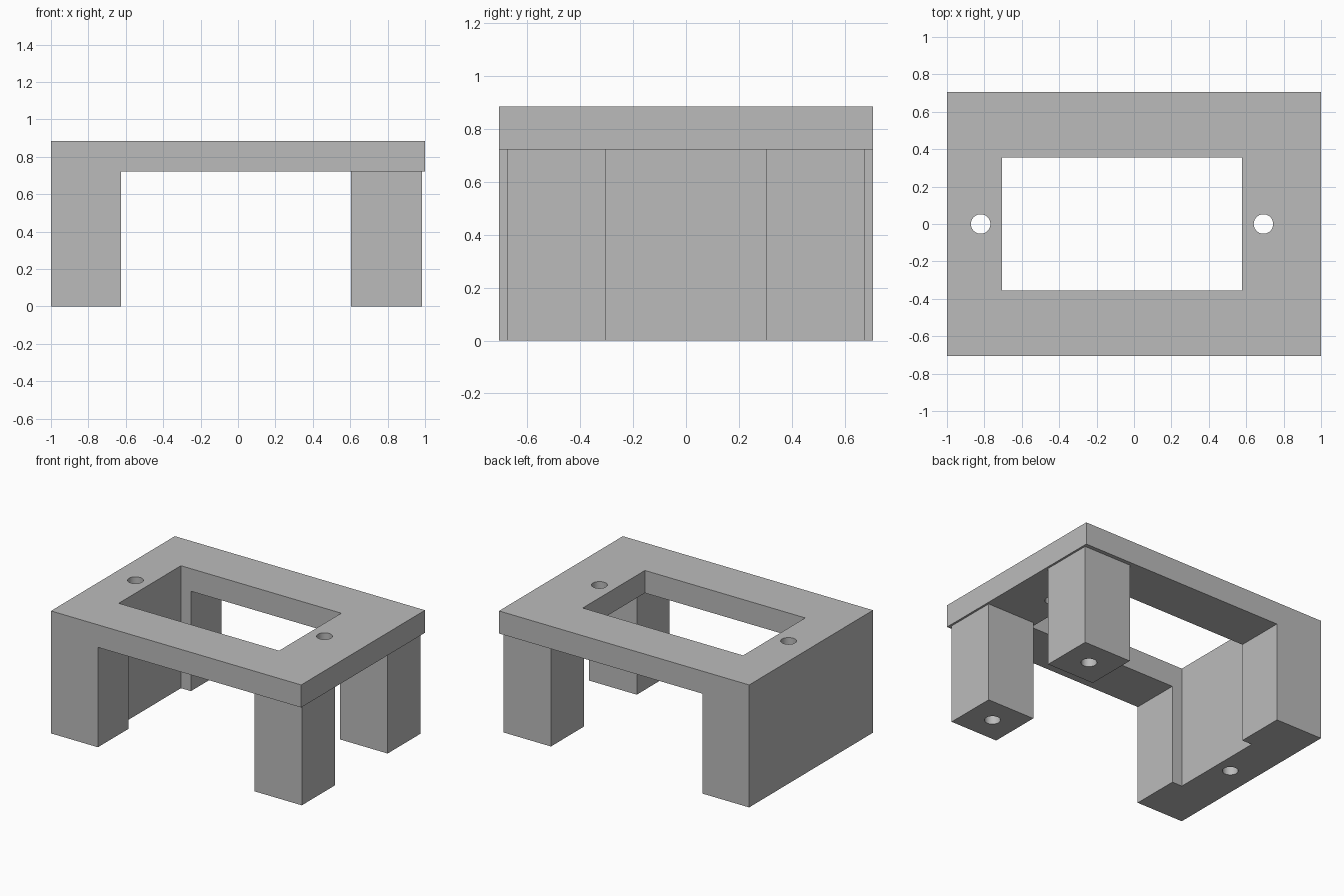
import bpy
import bmesh
from mathutils import Matrix, Vector

cube = bpy.data.objects.get("Cube")
if cube:
    bpy.data.objects.remove(cube, do_unlink=True)

DEPTH = 0.707       # half the depth of the frame
TOP = 0.885
DECK = 0.722        # underside of the top plate
HOLE = 0.052        # screw hole radius

grey = bpy.data.materials.new("plain grey")
grey.use_nodes = True
grey.diffuse_color = (0.5, 0.5, 0.5, 1)
grey.node_tree.nodes["Principled BSDF"].inputs["Base Color"].default_value = grey.diffuse_color


def finish(bm, name):
    bmesh.ops.recalc_face_normals(bm, faces=bm.faces)
    mesh = bpy.data.meshes.new(name)
    bm.to_mesh(mesh)
    bm.free()
    mesh.materials.append(grey)
    obj = bpy.data.objects.new(name, mesh)
    bpy.context.collection.objects.link(obj)
    return obj


def box(name, low, high):
    low, high = Vector(low), Vector(high)
    bm = bmesh.new()
    place = Matrix.Translation((low + high) / 2) @ Matrix.Diagonal((*(high - low), 1))
    bmesh.ops.create_cube(bm, size=1, matrix=place)
    return finish(bm, name)


def rod(name, x, y, bottom, top):
    bm = bmesh.new()
    bmesh.ops.create_cone(bm, cap_ends=True, segments=48, radius1=HOLE, radius2=HOLE,
                          depth=top - bottom,
                          matrix=Matrix.Translation((x, y, (bottom + top) / 2)))
    return finish(bm, name)


def cut(obj, cutters):
    bpy.ops.object.select_all(action="DESELECT")
    bpy.context.view_layer.objects.active = obj
    obj.select_set(True)
    for cutter in cutters:
        cutter.hide_render = True
        mod = obj.modifiers.new("cut", "BOOLEAN")
        mod.operation = "DIFFERENCE"
        mod.solver = "EXACT"
        mod.object = cutter
        bpy.ops.object.modifier_apply(modifier=mod.name)
        bpy.data.objects.remove(cutter, do_unlink=True)
    bpy.ops.object.shade_smooth_by_angle()


# Top plate and full-depth side wall: one L profile extruded along the depth
profile = [(-1, 0), (-0.625, 0), (-0.625, DECK), (1, DECK), (1, TOP), (-1, TOP)]
bm = bmesh.new()
face = bm.faces.new([bm.verts.new((x, -DEPTH, z)) for x, z in profile])
extruded = bmesh.ops.extrude_face_region(bm, geom=[face])["geom"]
bmesh.ops.translate(bm, vec=(0, 2 * DEPTH, 0),
                    verts=[v for v in extruded if isinstance(v, bmesh.types.BMVert)])
frame = finish(bm, "frame_with_side_wall")

# Central opening, which also notches the wall, and two vertical screw holes
cut(frame, [box("opening_cutter", (-0.705, -0.355, -0.1), (0.577, 0.355, 1)),
            rod("wall_hole_cutter", -0.82, 0, -0.1, 1),
            rod("plate_hole_cutter", 0.692, 0, 0.5, 1)])

# Two square legs, each with a screw hole from below
for side, name in ((-1, "front_leg"), (1, "back_leg")):
    y = side * 0.49
    leg = box(name, (0.605, y - 0.188, 0), (0.985, y + 0.188, DECK))
    cut(leg, [rod("leg_hole_cutter", 0.795, y, -0.1, 0.7)])
